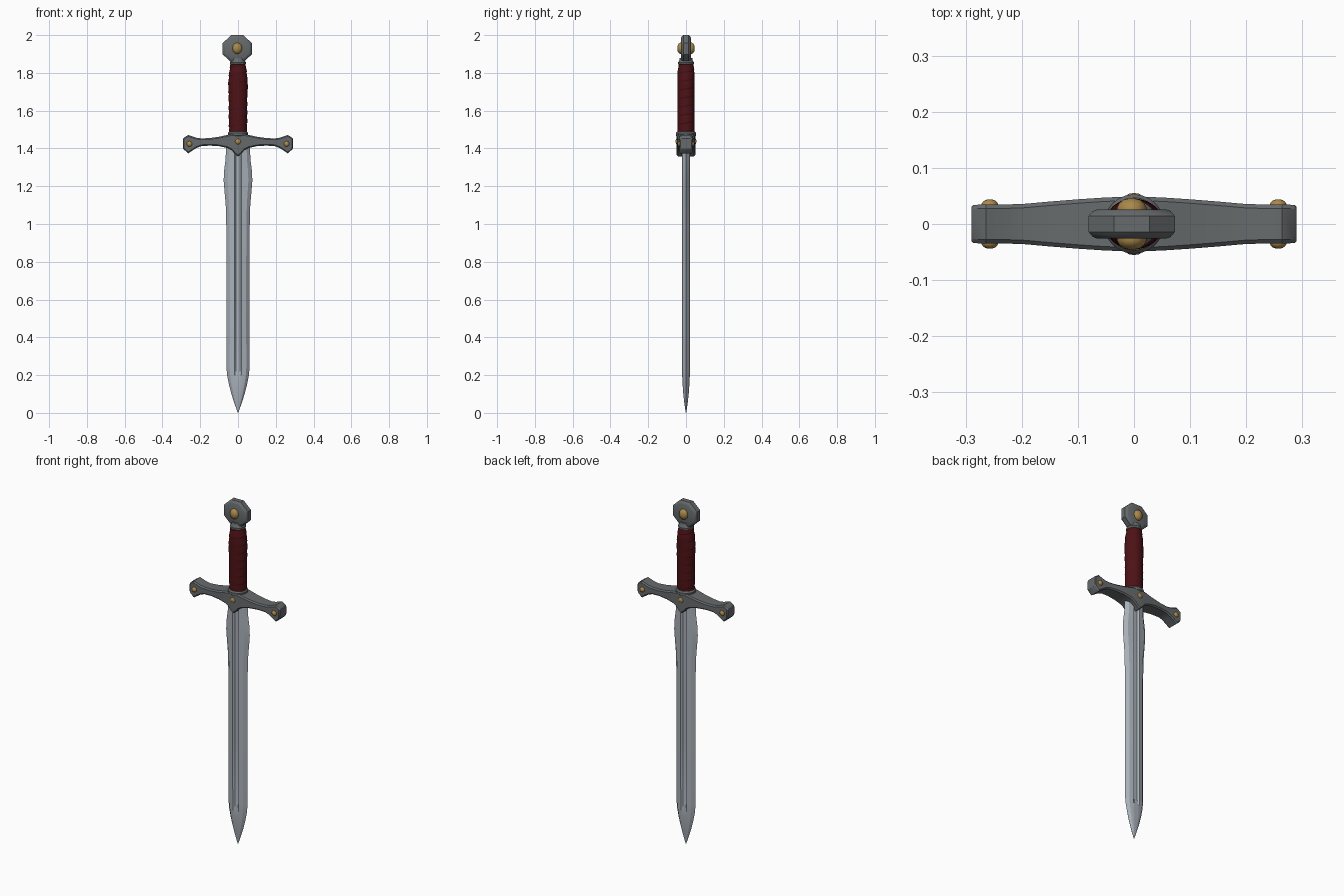
import bpy, bmesh, math
from mathutils import Vector

if "Cube" in bpy.data.objects:
    bpy.data.objects.remove(bpy.data.objects["Cube"])


def material(name, rgb):
    m = bpy.data.materials.new(name)
    m.diffuse_color = (*rgb, 1)
    m.use_nodes = True
    m.node_tree.nodes["Principled BSDF"].inputs["Base Color"].default_value = m.diffuse_color
    return m


STEEL = material("blade steel", (0.40, 0.44, 0.49))
IRON = material("dark iron", (0.135, 0.145, 0.15))
LEATHER = material("red leather", (0.075, 0.006, 0.008))
GOLD = material("aged gold", (0.40, 0.25, 0.07))


def loft(name, rings, mat, angle=30):
    """Skin a list of equally long closed rings and cap both ends."""
    bm = bmesh.new()
    loops = [[bm.verts.new(p) for p in ring] for ring in rings]
    n = len(loops[0])
    for a, b in zip(loops, loops[1:]):
        for i in range(n):
            j = (i + 1) % n
            bm.faces.new((a[i], a[j], b[j], b[i]))
    bm.faces.new(loops[0])
    bm.faces.new(loops[-1])
    bmesh.ops.remove_doubles(bm, verts=bm.verts, dist=0.00005)
    bmesh.ops.recalc_face_normals(bm, faces=bm.faces)
    mesh = bpy.data.meshes.new(name)
    bm.to_mesh(mesh)
    bm.free()
    mesh.materials.append(mat)
    ob = bpy.data.objects.new(name, mesh)
    bpy.context.collection.objects.link(ob)
    bpy.ops.object.select_all(action='DESELECT')
    ob.select_set(True)
    bpy.context.view_layer.objects.active = ob
    bpy.ops.object.shade_smooth_by_angle(angle=math.radians(angle))
    return ob


def lerp(table, t):
    """Piecewise linear lookup in a sorted (key, value) table."""
    for (a, u), (b, v) in zip(table, table[1:]):
        if t <= b:
            return u + (v - u) * (t - a) / (b - a)
    return table[-1][1]


# Blade: (height, half width, thickness factor, groove depth)
stations = [(0, 0.001, 0.05, 0), (0.05, 0.019, 0.4, 0), (0.10, 0.035, 0.65, 0),
            (0.15, 0.048, 0.82, 0), (0.20, 0.058, 0.92, 0), (0.24, 0.061, 0.95, 1),
            (0.60, 0.060, 1, 1), (0.95, 0.061, 1, 1), (1.10, 0.065, 1, 1),
            (1.18, 0.072, 1, 1), (1.23, 0.076, 1, 1), (1.28, 0.074, 1, 1),
            (1.34, 0.066, 1, 1), (1.43, 0.062, 1, 1)]


def blade_ring(z, w, k, g):
    g1 = min(0.019, w * 0.4)
    g2 = g1 * 0.55
    half = [(w, 0.0), (w * 0.72, 0.016 * k), (g1, 0.022 * k),
            (g2, 0.022 * k - 0.010 * g), (-g2, 0.022 * k - 0.010 * g),
            (-g1, 0.022 * k), (-w * 0.72, 0.016 * k)]
    return [(x, y, z) for x, y in half] + [(-x, -y, z) for x, y in half]


loft("blade", [blade_ring(*s) for s in stations], STEEL, 20)

# Crossguard: (x, top, bottom, half depth), mirrored across the middle
arm = [(0, 1.476, 1.358, 0.049), (0.012, 1.477, 1.367, 0.049),
       (0.032, 1.476, 1.390, 0.048), (0.055, 1.472, 1.402, 0.047),
       (0.10, 1.462, 1.412, 0.044), (0.15, 1.455, 1.415, 0.040),
       (0.195, 1.453, 1.412, 0.036), (0.222, 1.457, 1.402, 0.035),
       (0.264, 1.471, 1.374, 0.035), (0.286, 1.457, 1.394, 0.034),
       (0.29, 1.452, 1.399, 0.030)]


def guard_ring(x, top, bot, d):
    b = 0.007
    return [(x, d, bot + b), (x, d, top - b), (x, d - b, top), (x, b - d, top),
            (x, -d, top - b), (x, -d, bot + b), (x, b - d, bot), (x, d - b, bot)]


full = [(-x, t, b, d) for x, t, b, d in reversed(arm[1:])] + arm
loft("crossguard", [guard_ring(*s) for s in full], IRON, 32)


def lathe(name, profile, mat, sides=24):
    """Turn a (radius, height) profile around the vertical axis."""
    return loft(name, [[(r * math.cos(2 * math.pi * i / sides),
                         r * math.sin(2 * math.pi * i / sides), z)
                        for i in range(sides)] for r, z in profile], mat)


# Collars at both ends of the grip
lathe("lower_collar", [(0.046, 1.462), (0.053, 1.468), (0.053, 1.482),
                       (0.047, 1.490), (0.040, 1.492)], IRON)
lathe("upper_collar", [(0.034, 1.840), (0.041, 1.846), (0.042, 1.856),
                       (0.036, 1.864), (0.034, 1.880)], IRON)

# Grip: overlapping strap wound as a helix
widths = [(1.485, 0.044), (1.55, 0.046), (1.65, 0.046), (1.74, 0.049),
          (1.80, 0.044), (1.85, 0.037)]
PITCH, SIDES, ROWS = 0.045, 32, 112
grip = []
for r in range(ROWS + 1):
    z = 1.485 + 0.363 * r / ROWS
    ring = []
    for i in range(SIDES):
        a = 2 * math.pi * i / SIDES
        f = (z / PITCH - i / SIDES) % 1.0
        bump = 0.005 * (min(1, f * 6) * (1 - 0.7 * f))
        rad = lerp(widths, z) + bump
        ring.append((rad * math.cos(a), min(rad, 0.047) * 0.96 * math.sin(a), z))
    grip.append(ring)
loft("wrapped_grip", grip, LEATHER, 40)

# Pommel: bevelled octagonal disc facing front and back
CENTRE = 1.928


def octagon(y, s):
    k = s / math.cos(math.pi / 8)
    return [(-0.004 + 0.077 * k * math.cos(math.pi / 8 + i * math.pi / 4), y,
             CENTRE + 0.072 * k * math.sin(math.pi / 8 + i * math.pi / 4))
            for i in range(8)]


loft("pommel", [octagon(y, s) for y, s in
                [(-0.026, 0.80), (-0.023, 0.90), (-0.014, 1), (0.014, 1),
                 (0.023, 0.90), (0.026, 0.80)]], IRON, 35)


# Round gold studs on the front and back
def stud(name, x, z, rx, rz, base, tip, side):
    rings = []
    for k, h in [(1, 0), (1, 0.35), (0.85, 0.65), (0.55, 0.9), (0.15, 1)]:
        y = side * (base + (tip - base) * h)
        rings.append([(x + rx * k * math.cos(i * math.pi / 6), y,
                       z + rz * k * math.sin(i * math.pi / 6)) for i in range(12)])
    loft(name, rings, GOLD, 50)


for side, label in ((-1, "front"), (1, "back")):
    stud("pommel_stud_" + label, -0.004, 1.93, 0.026, 0.030, 0.022, 0.046, side)
    stud("centre_stud_" + label, 0, 1.437, 0.016, 0.016, 0.044, 0.055, side)
    for x in (-0.257, 0.257):
        stud("arm_stud_" + label, x, 1.424, 0.015, 0.015, 0.030, 0.044, side)
